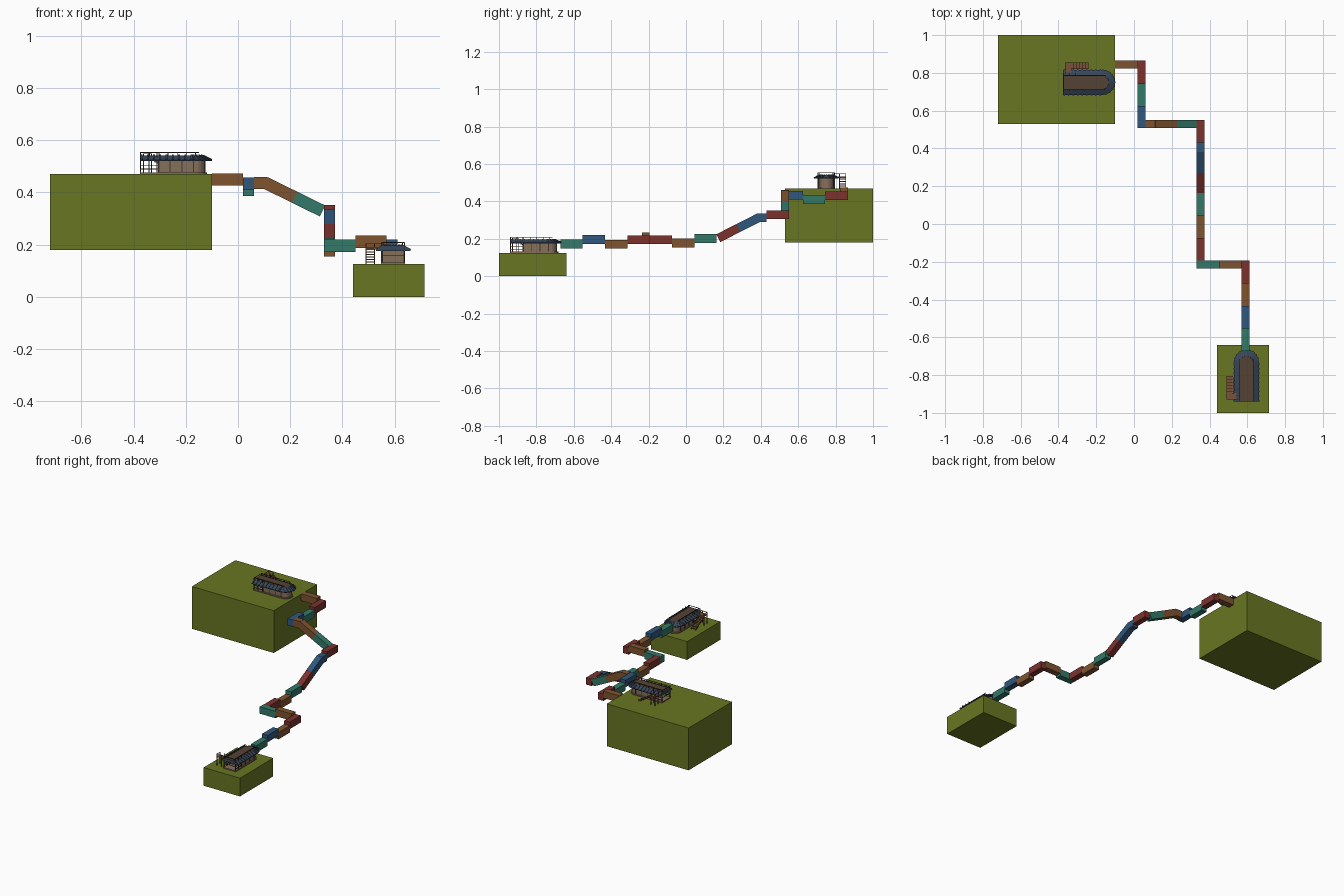
import bpy, bmesh, math
from mathutils import Matrix, Vector

old = bpy.data.objects.get("Cube")
if old:
    bpy.data.objects.remove(old)


def material(name, rgb):
    m = bpy.data.materials.new(name)
    m.use_nodes = True
    m.diffuse_color = (*rgb, 1)
    m.node_tree.nodes["Principled BSDF"].inputs["Base Color"].default_value = (*rgb, 1)
    return m


GREEN = material("grass green", (0.14, 0.18, 0.016))
ORANGE = material("rust orange", (0.21, 0.088, 0.028))
RED = material("brick red", (0.20, 0.032, 0.027))
TEAL = material("teal", (0.034, 0.19, 0.14))
BLUE = material("steel blue", (0.03, 0.095, 0.20))
WALL = material("plaster tan", (0.24, 0.16, 0.105))
TILE = material("slate tile", (0.04, 0.062, 0.10))
DECK = material("dark brown deck", (0.09, 0.055, 0.035))
WOOD = material("timber", (0.19, 0.085, 0.042))
POST = material("dark timber", (0.05, 0.035, 0.025))


def finish(bm, name, mats, place=None):
    bmesh.ops.recalc_face_normals(bm, faces=bm.faces)
    me = bpy.data.meshes.new(name)
    bm.to_mesh(me)
    bm.free()
    for m in mats:
        me.materials.append(m)
    ob = bpy.data.objects.new(name, me)
    if place:
        ob.matrix_world = place
    bpy.context.collection.objects.link(ob)
    return ob


def add_box(bm, lo, hi):
    lo, hi = Vector(lo), Vector(hi)
    mat = Matrix.Translation((lo + hi) / 2) @ Matrix.Diagonal((*(hi - lo), 1))
    bmesh.ops.create_cube(bm, size=1, matrix=mat)


def add_beam(bm, a, b, width, height):
    # box running from a to b, kept level across its width
    a, b = Vector(a), Vector(b)
    x = (b - a).normalized()
    side = Vector((0, 0, 1)).cross(x)
    y = side.normalized() if side.length > 0.01 else Vector((0, 1, 0))
    rot = Matrix((x, y, x.cross(y))).transposed().to_4x4()
    size = Matrix.Diagonal(((b - a).length, width, height, 1))
    bmesh.ops.create_cube(bm, size=1, matrix=Matrix.Translation((a + b) / 2) @ rot @ size)


def d_outline(back, tip, half, z, steps=10):
    # straight sides with a half-round end at +x
    pts = [(back, -half, z)]
    for i in range(steps + 1):
        t = math.pi * (i / steps - 0.5)
        pts.append((tip - half + half * math.cos(t), half * math.sin(t), z))
    return pts + [(back, half, z)]


def loft(name, rings, mats, place, cap_mat=0):
    bm = bmesh.new()
    loops = [[bm.verts.new(p) for p in ring] for ring in rings]
    n = len(loops[0])
    for lower, upper in zip(loops, loops[1:]):
        for i in range(n):
            j = (i + 1) % n
            bm.faces.new((lower[i], lower[j], upper[j], upper[i]))
    bm.faces.new(loops[0])
    bm.faces.new(loops[-1]).material_index = cap_mat
    return finish(bm, name, mats, place)


# Ground blocks
for name, lo, hi in (("upper_ground", (-0.72, 0.53, 0.18), (-0.10, 1, 0.47)),
                     ("lower_ground", (0.44, -1, 0), (0.715, -0.64, 0.125))):
    bm = bmesh.new()
    add_box(bm, lo, hi)
    finish(bm, name, [GREEN])

# Chain of tunnel pieces: colour, start and end of each centre line
W, H = 0.042, 0.047
X1, X2, X3 = 0.04, 0.351, 0.591
Y1, Y2, Y3 = 0.845, 0.53, -0.215
tunnels = [
    (ORANGE, (-0.10, Y1, 0.45), (0.02, Y1, 0.45)),
    (RED, (X1, 0.866, 0.43), (X1, 0.742, 0.43)),
    (TEAL, (X1, 0.742, 0.41), (X1, 0.625, 0.41)),
    (BLUE, (X1, 0.625, 0.433), (X1, 0.509, 0.433)),
    (ORANGE, (0.061, Y2, 0.436), (0.112, Y2, 0.436)),
    (ORANGE, (0.103, Y2, 0.438), (0.218, Y2, 0.381)),
    (TEAL, (0.218, Y2, 0.381), (0.324, Y2, 0.329)),
    (RED, (X2, 0.55, 0.328), (X2, 0.431, 0.328)),
    (BLUE, (X2, 0.431, 0.312), (X2, 0.38, 0.312)),
    (BLUE, (X2, 0.391, 0.314), (X2, 0.28, 0.258)),
    (RED, (X2, 0.28, 0.258), (X2, 0.173, 0.203)),
    (TEAL, (X2, 0.163, 0.202), (X2, 0.045, 0.202)),
    (ORANGE, (X2, 0.045, 0.177), (X2, -0.074, 0.177)),
    (RED, (X2, -0.074, 0.195), (X2, -0.194, 0.195)),
    (TEAL, (0.33, Y3, 0.196), (0.45, Y3, 0.196)),
    (ORANGE, (0.45, Y3, 0.211), (0.57, Y3, 0.211)),
    (RED, (X3, -0.194, 0.195), (X3, -0.314, 0.195)),
    (ORANGE, (X3, -0.314, 0.171), (X3, -0.434, 0.171)),
    (BLUE, (X3, -0.434, 0.196), (X3, -0.554, 0.196)),
    (TEAL, (X3, -0.554, 0.172), (X3, -0.672, 0.172)),
]
for i, (mat, a, b) in enumerate(tunnels):
    bm = bmesh.new()
    add_beam(bm, a, b, W, H)
    finish(bm, f"tunnel_piece_{i + 1}", [mat])


def station(prefix, place):
    # Floor, walls and roof with sloping tiled skirt and flat deck
    loft(prefix + "_floor", [d_outline(-0.135, 0.122, 0.046, 0),
                             d_outline(-0.135, 0.122, 0.046, 0.007)], [WALL], place)
    loft(prefix + "_walls", [d_outline(-0.066, 0.115, 0.039, 0.006),
                             d_outline(-0.066, 0.115, 0.039, 0.06)], [WALL], place)
    eave, ridge = d_outline(-0.135, 0.14, 0.066, 0.055), d_outline(-0.135, 0.105, 0.036, 0.072)
    loft(prefix + "_roof", [d_outline(-0.135, 0.14, 0.066, 0.051), eave, ridge],
         [TILE, DECK], place, 1)

    # Raised tile ribs down the skirt
    bm = bmesh.new()
    ribs = list(zip(eave[1:-1], ridge[1:-1]))
    for i in range(9):
        x = -0.13 + i * 0.024
        ribs += [((x, s * 0.067, 0.055), (x, s * 0.036, 0.072)) for s in (-1, 1)]
    for a, b in ribs:
        add_beam(bm, a, b, 0.007, 0.006)
    finish(bm, prefix + "_tile_ribs", [TILE], place)

    # Wall timbers, porch posts and thin roof railing
    bm = bmesh.new()
    for s in (-1, 1):
        for x in (-0.062, -0.02, 0.025, 0.07):
            add_beam(bm, (x, s * 0.04, 0.006), (x, s * 0.04, 0.056), 0.004, 0.004)
        for x in (-0.133, -0.102, -0.07):
            add_beam(bm, (x, s * 0.044, 0), (x, s * 0.044, 0.084), 0.004, 0.004)
        for i in range(7):
            x = -0.133 + i * 0.035
            add_beam(bm, (x, s * 0.036, 0.065), (x, s * 0.036, 0.085), 0.003, 0.003)
        add_beam(bm, (-0.135, s * 0.036, 0.083), (0.09, s * 0.036, 0.083), 0.003, 0.003)
        for z in (0.02, 0.034):
            add_beam(bm, (-0.135, s * 0.044, z), (-0.066, s * 0.044, z), 0.003, 0.003)
    for z in (0.034, 0.083):
        add_beam(bm, (-0.133, -0.044, z), (-0.133, 0.044, z), 0.003, 0.003)
    finish(bm, prefix + "_posts_and_rails", [POST], place)

    # Outside stair with landing at the roof
    bm = bmesh.new()
    add_box(bm, (-0.125, 0.045, 0.058), (-0.09, 0.105, 0.063))
    for i in range(6):
        x, z = 0.0 - i * 0.016, 0.006 + i * 0.0095
        add_box(bm, (x - 0.017, 0.07, z), (x, 0.105, z + 0.004))
    for y in (0.071, 0.104):
        add_beam(bm, (0.0, y, 0.002), (-0.094, y, 0.06), 0.003, 0.005)
        for x in (-0.123, -0.092):
            add_beam(bm, (x, y, 0), (x, y, 0.08), 0.004, 0.004)
    add_beam(bm, (-0.123, 0.104, 0.078), (-0.092, 0.104, 0.078), 0.003, 0.003)
    add_beam(bm, (-0.123, 0.045, 0.078), (-0.123, 0.104, 0.078), 0.003, 0.003)
    finish(bm, prefix + "_stair", [WOOD], place)


station("upper_station", Matrix.Translation((-0.24, 0.75, 0.47)))
station("lower_station", Matrix.Translation((0.595, -0.805, 0.125)) @ Matrix.Rotation(math.pi / 2, 4, "Z"))
